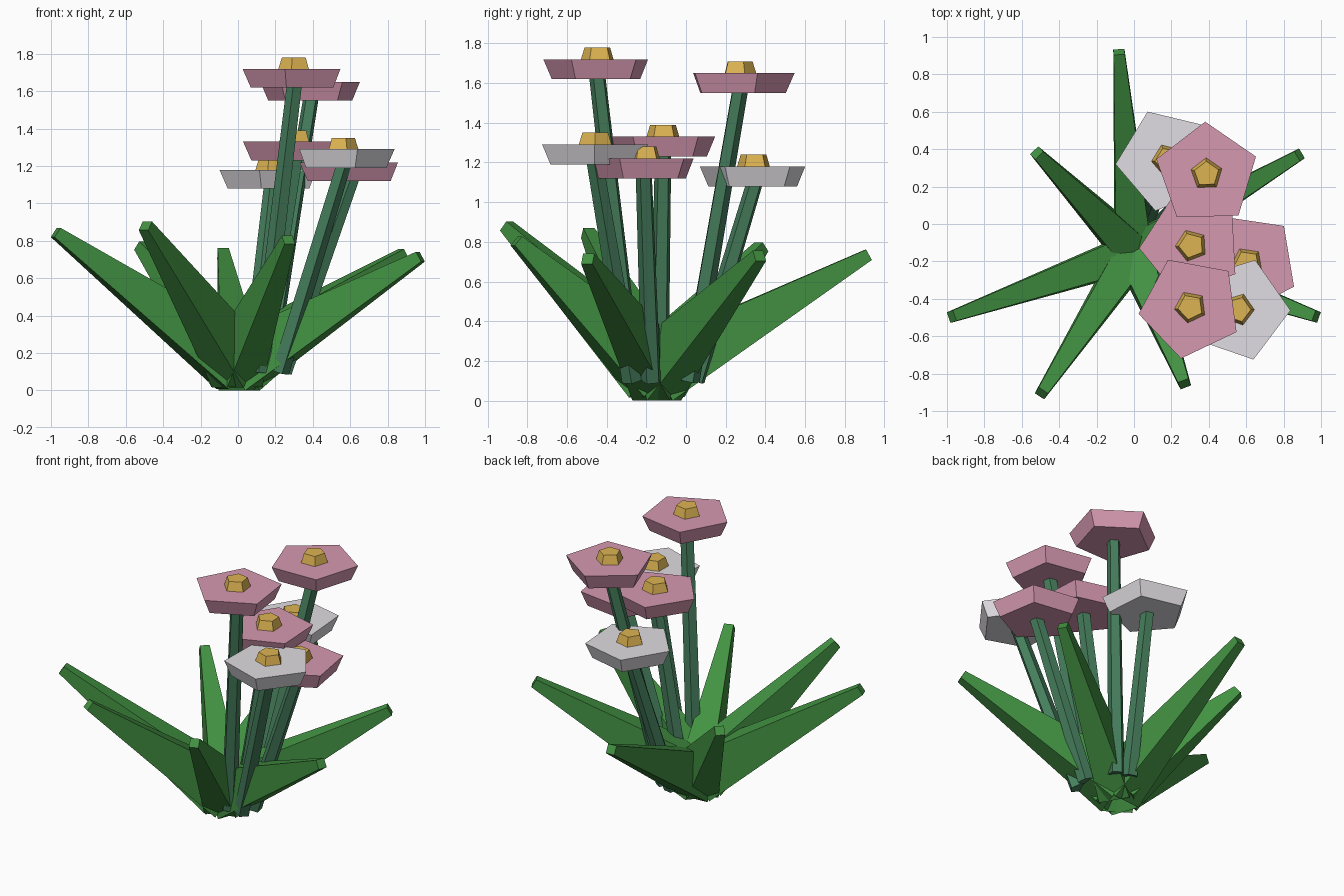
import bpy, bmesh, math
from mathutils import Vector

if "Cube" in bpy.data.objects:
    bpy.data.objects.remove(bpy.data.objects["Cube"])


def mat(name, rgb):
    # sRGB 0-255 to linear
    lin = [((c / 255 + 0.055) / 1.055) ** 2.4 for c in rgb]
    m = bpy.data.materials.new(name)
    m.diffuse_color = (*lin, 1)
    m.use_nodes = True
    m.node_tree.nodes["Principled BSDF"].inputs["Base Color"].default_value = m.diffuse_color
    return m


LEAF = mat("leaf green", (66, 145, 66))
STEM = mat("stem green", (70, 127, 93))
PINK = mat("petal pink", (214, 152, 176))
WHITE = mat("petal white", (224, 221, 226))
GOLD = mat("flower centre gold", (222, 180, 82))


def loft(name, ring_a, ring_b, material):
    """Flat-faced solid between two rings with the same number of points."""
    bm = bmesh.new()
    a = [bm.verts.new(p) for p in ring_a]
    b = [bm.verts.new(p) for p in ring_b]
    n = len(a)
    bm.faces.new(a[::-1])
    bm.faces.new(b)
    for i in range(n):
        j = (i + 1) % n
        bm.faces.new((a[i], a[j], b[j], b[i]))
    bmesh.ops.recalc_face_normals(bm, faces=bm.faces)
    me = bpy.data.meshes.new(name)
    bm.to_mesh(me)
    bm.free()
    me.materials.append(material)
    ob = bpy.data.objects.new(name, me)
    bpy.context.collection.objects.link(ob)
    return ob


def ring(c, u, v, r, n, rot=0.0):
    return [c + r * (math.cos(rot + i * math.tau / n) * u + math.sin(rot + i * math.tau / n) * v)
            for i in range(n)]


def rect(c, u, v, w, d):
    return [c + u * w * sx + v * d * sy for sx, sy in ((-1, -1), (1, -1), (1, 1), (-1, 1))]


X, Y, Z = Vector((1, 0, 0)), Vector((0, 1, 0)), Vector((0, 0, 1))

# Leaves: tapered square-tipped blades fanning out of one root
ROOT = Vector((0, -0.15, 0.135))
tips = [(-0.08, 0.92, 0.735), (-0.52, 0.38, 0.775), (-0.975, -0.495, 0.845),
        (-0.495, -0.905, 0.88), (0.27, -0.855, 0.805), (0.975, -0.495, 0.715),
        (0.885, 0.37, 0.73)]
for k, t in enumerate(tips):
    tip = Vector(t)
    axis = (tip - ROOT).normalized()
    side = axis.cross(Z).normalized()
    up = side.cross(axis)
    loft(f"leaf_{k + 1}", rect(ROOT, side, up, 0.10, 0.155),
         rect(tip, side, up, 0.03, 0.03), LEAF)

# Flowers: x, y, underside height, rotation in degrees, petal colour
flowers = [(0.302, -0.444, 1.62, 43.5, PINK), (0.388, 0.267, 1.55, 19.5, PINK),
           (0.307, -0.115, 1.23, 39, PINK), (0.605, -0.21, 1.12, 45.5, PINK),
           (0.557, -0.457, 1.19, -1, WHITE), (0.18, 0.342, 1.08, 40.5, WHITE)]
for k, (x, y, z, deg, colour) in enumerate(flowers):
    rot = math.radians(deg)
    head = Vector((x, y, z))
    # Pentagonal petal disc, wider on top
    loft(f"petals_{k + 1}", ring(head, X, Y, 0.236, 5, rot),
         ring(head + Z * 0.10, X, Y, 0.28, 5, rot), colour)
    # Raised centre
    loft(f"flower_centre_{k + 1}", ring(head + Z * 0.09, X, Y, 0.09, 5, rot),
         ring(head + Z * 0.16, X, Y, 0.068, 5, rot), GOLD)
    # Leaning stem
    foot = Vector((0.4 * x, -0.15 + 0.4 * (y + 0.15), 0.10))
    axis = (head - foot).normalized()
    u = axis.cross(Y).normalized() * -1
    v = axis.cross(u)
    loft(f"stem_{k + 1}", ring(foot, u, v, 0.052, 5, rot),
         ring(head + axis * 0.02, u, v, 0.043, 5, rot), STEM)
